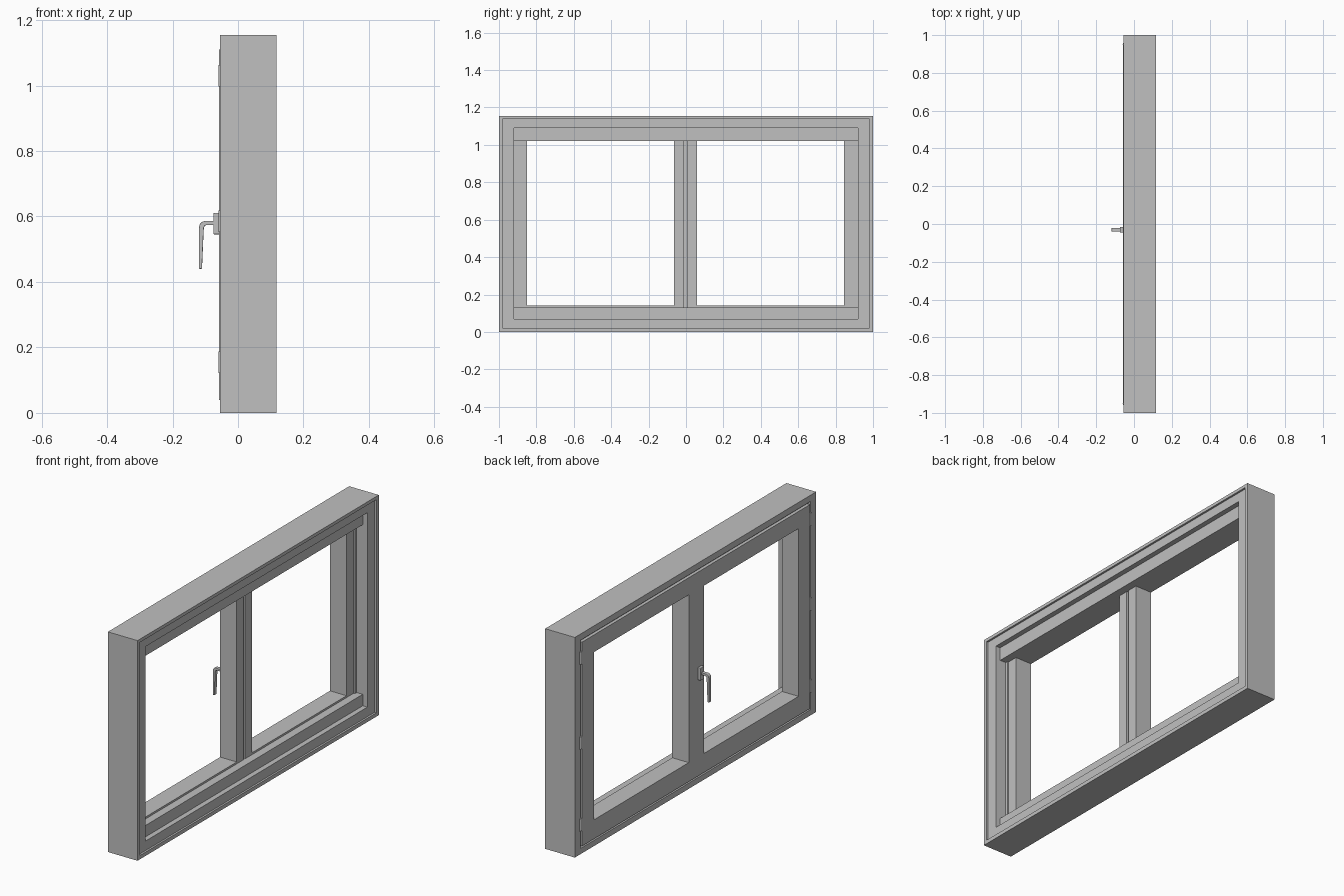
import bpy, bmesh, math

if "Cube" in bpy.data.objects:
    bpy.data.objects.remove(bpy.data.objects["Cube"])

mat = bpy.data.materials.new("window_grey")
mat.diffuse_color = (0.53, 0.53, 0.53, 1)
mat.use_nodes = True
mat.node_tree.nodes["Principled BSDF"].inputs["Base Color"].default_value = mat.diffuse_color


def finish(name, bm):
    bmesh.ops.recalc_face_normals(bm, faces=bm.faces)
    me = bpy.data.meshes.new(name)
    bm.to_mesh(me)
    bm.free()
    me.materials.append(mat)
    ob = bpy.data.objects.new(name, me)
    bpy.context.collection.objects.link(ob)
    return ob


def ring(name, profile):
    """Closed rectangular frame; each step is (x, y0, y1, z0, z1)."""
    bm = bmesh.new()
    loops = [[bm.verts.new((x, y, z)) for y, z in ((y0, z0), (y1, z0), (y1, z1), (y0, z1))]
             for x, y0, y1, z0, z1 in profile]
    for i, a in enumerate(loops):
        b = loops[(i + 1) % len(loops)]
        for k in range(4):
            n = (k + 1) % 4
            bm.faces.new((a[k], a[n], b[n], b[k]))
    return finish(name, bm)


def box(name, x0, x1, y0, y1, z0, z1):
    bm = bmesh.new()
    bmesh.ops.create_cube(bm, size=1)
    for v in bm.verts:
        v.co = ((x0 + x1) / 2 + v.co.x * (x1 - x0),
                (y0 + y1) / 2 + v.co.y * (y1 - y0),
                (z0 + z1) / 2 + v.co.z * (z1 - z0))
    return finish(name, bm)


def bevel(ob, width, segments=2):
    m = ob.modifiers.new("bevel", 'BEVEL')
    m.width, m.segments = width, segments
    m.limit_method, m.angle_limit = 'ANGLE', math.radians(50)


# Outer frame with stepped rebates on both sides
ring("outer_frame", [
    (-0.055, -1, 1, 0, 1.155),
    (0.117, -1, 1, 0, 1.155),
    (0.117, -0.98, 0.98, 0.02, 1.138),
    (0.107, -0.98, 0.98, 0.02, 1.138),
    (0.107, -0.92, 0.92, 0.07, 1.09),
    (0.045, -0.92, 0.92, 0.07, 1.09),
    (0.045, -0.905, 0.905, 0.075, 1.085),
    (-0.04, -0.905, 0.905, 0.075, 1.085),
    (-0.04, -0.955, 0.955, 0.03, 1.122),
    (-0.055, -0.955, 0.955, 0.03, 1.122),
])

# Horizontal rails on the outside, in front of the sashes
box("bottom_rail", 0.035, 0.08, -0.92, 0.92, 0.07, 0.13)
box("top_rail", 0.035, 0.08, -0.92, 0.92, 1.02, 1.09)

# Two opening sashes, each a body with an overlapping flange
sashes = {"left_sash": ((-0.945, -0.002), (-0.905, -0.01), (-0.85, -0.065)),
          "right_sash": ((-0.002, 0.945), (0.005, 0.905), (0.06, 0.845))}
for name, (flange, body, hole) in sashes.items():
    ring(name, [
        (-0.058, *flange, 0.04, 1.11),
        (-0.041, *flange, 0.04, 1.11),
        (-0.041, *body, 0.075, 1.085),
        (0.038, *body, 0.075, 1.085),
        (0.038, *hole, 0.14, 1.02),
        (-0.058, *hole, 0.14, 1.02),
    ])

# Hinges, three on each side
for side in (-1, 1):
    for z in (0.155, 0.585, 1.03):
        bpy.ops.mesh.primitive_cylinder_add(vertices=16, radius=0.008, depth=0.065,
                                            location=(-0.052, side * 0.952, z))
        hinge = bpy.context.object
        hinge.name = "hinge"
        hinge.data.materials.append(mat)
        bpy.ops.object.shade_smooth_by_angle()

# Handle base plate
plate = box("handle_plate", -0.075, -0.057, -0.045, -0.015, 0.545, 0.611)
bevel(plate, 0.003)

# Handle lever: side profile (x, z) extruded across y
outline = [(-0.073, 0.586), (-0.103, 0.586), (-0.111, 0.583), (-0.117, 0.576), (-0.119, 0.566),
           (-0.1195, 0.44), (-0.110, 0.44), (-0.105, 0.555), (-0.104, 0.567), (-0.101, 0.572),
           (-0.096, 0.574), (-0.073, 0.574)]
bm = bmesh.new()
face = bm.faces.new([bm.verts.new((x, -0.04, z)) for x, z in outline])
ext = bmesh.ops.extrude_face_region(bm, geom=[face])
for v in ext["geom"]:
    if isinstance(v, bmesh.types.BMVert):
        v.co.y = -0.02
lever = finish("handle_lever", bm)
bevel(lever, 0.002)
